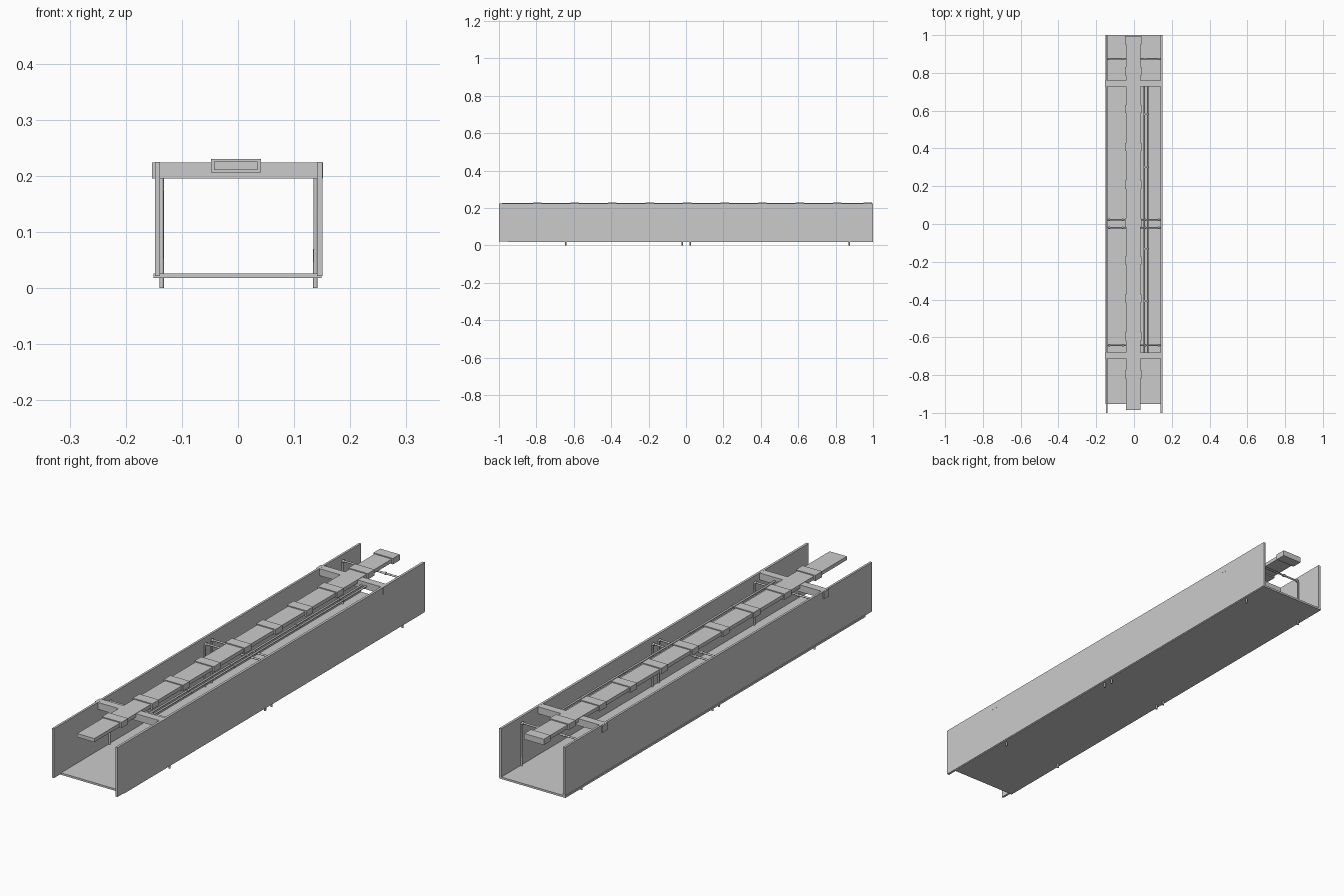
import bpy, bmesh
from mathutils import Vector

if "Cube" in bpy.data.objects:
    bpy.data.objects.remove(bpy.data.objects["Cube"])


def box(name, x, y, z):
    """Box from (min, max) ranges on each axis."""
    bm = bmesh.new()
    bmesh.ops.create_cube(bm, size=1)
    for v in bm.verts:
        v.co = Vector([(r[0] + r[1]) / 2 + c * (r[1] - r[0]) for c, r in zip(v.co, (x, y, z))])
    mesh = bpy.data.meshes.new(name)
    bm.to_mesh(mesh)
    bm.free()
    ob = bpy.data.objects.new(name, mesh)
    bpy.context.collection.objects.link(ob)
    return ob


def rod(name, points, radius):
    """Round capped bar that follows a path."""
    curve = bpy.data.curves.new(name, 'CURVE')
    curve.dimensions = '3D'
    curve.bevel_depth = radius
    curve.bevel_resolution = 2
    curve.use_fill_caps = True
    spline = curve.splines.new('POLY')
    spline.points.add(len(points) - 1)
    for p, co in zip(spline.points, points):
        p.co = (*co, 1)
    ob = bpy.data.objects.new(name, curve)
    bpy.context.collection.objects.link(ob)
    return ob


# Open channel: two side walls and a floor that stops short at the front
box("left_wall", (-0.148, -0.139), (-1, 1), (0.022, 0.225))
box("right_wall", (0.141, 0.151), (-1, 1), (0.022, 0.225))
box("floor_panel", (-0.151, 0.149), (-0.953, 1), (0.018, 0.026))

# Cross beams let into the walls
for i, y in enumerate((-0.697, 0.745)):
    box(f"cross_beam_{i}", (-0.153, 0.1515), (y - 0.016, y + 0.016), (0.196, 0.2245))

# Central plank with wrapped bands
box("centre_plank", (-0.043, 0.035), (-0.985, 0.985), (0.211, 0.226))
for i, y in enumerate([-0.795 + 0.2005 * k for k in range(9)] + [0.972]):
    box(f"plank_band_{i}", (-0.048, 0.041), (y - 0.022, y + 0.022), (0.206, 0.230))

# Bent hanger rods: legs pass through the floor, bar supports the plank
TOP, BEND = 0.203, 0.005
for i, y in enumerate((0.874, 0.022, -0.02, -0.642)):
    rod(f"hanger_rod_{i}", [
        (-0.136, y, 0), (-0.136, y, TOP - BEND), (-0.136 + BEND, y, TOP),
        (0.138 - BEND, y, TOP), (0.138, y, TOP - BEND), (0.138, y, 0)], 0.004)
    for j, x in enumerate((-0.13, -0.06, 0.06, 0.13)):
        rod(f"hanger_collar_{i}_{j}", [(x - 0.004, y, TOP), (x + 0.004, y, TOP)], 0.006)

# Long twin rods spanning between the cross beams
for i, x in enumerate((0.055, 0.073)):
    rod(f"long_rod_{i}", [(x, -0.69, 0.209), (x, 0.74, 0.209)], 0.004)
    for j, y in enumerate((-0.41, -0.13, 0.3, 0.58)):
        rod(f"long_rod_collar_{i}_{j}", [(x, y - 0.004, 0.209), (x, y + 0.004, 0.209)], 0.006)
